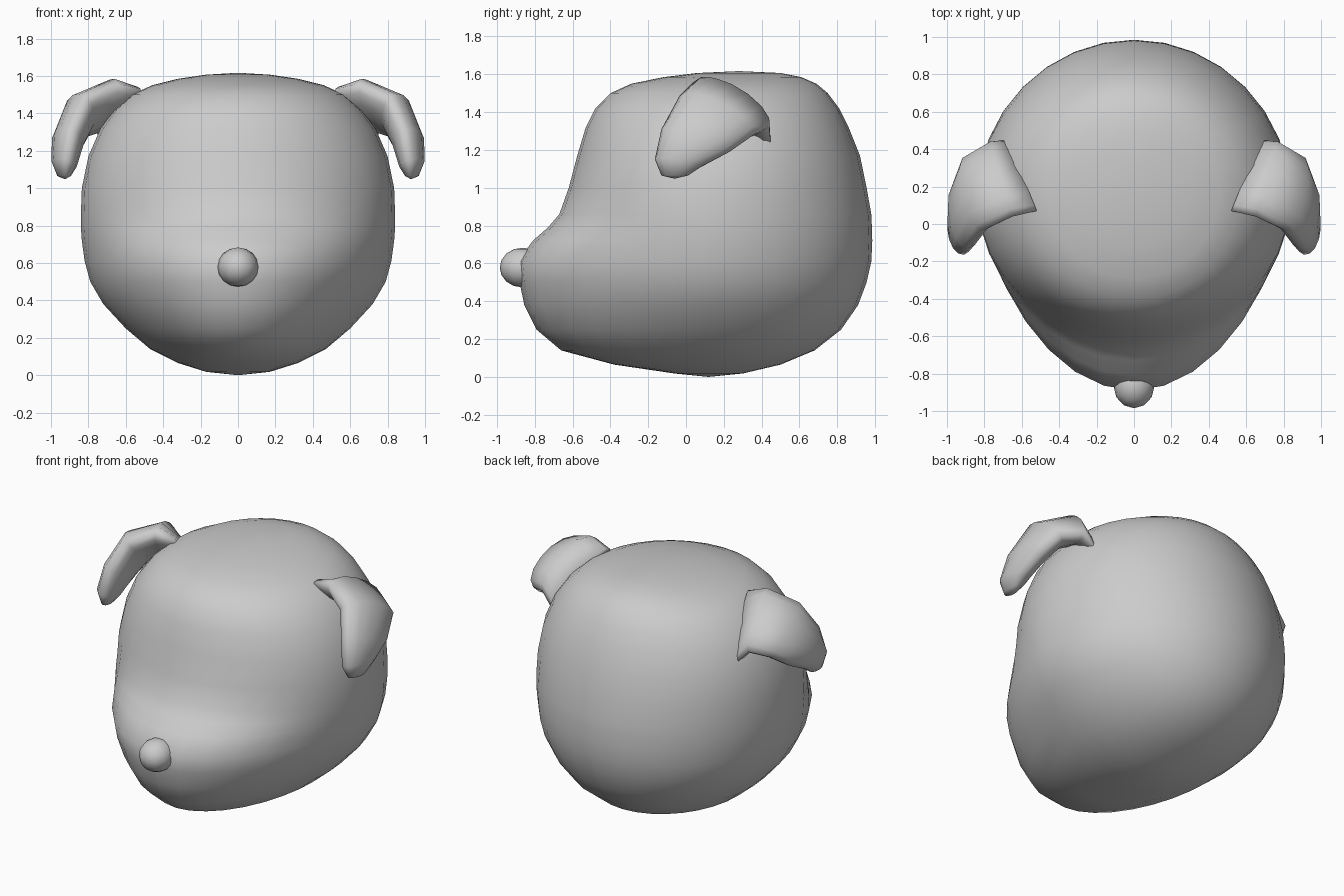
import bpy, bmesh, math
from mathutils import Vector


def loft(name, rings, start=None, end=None):
    """Skin closed rings; ends close on a point if given, else with a flat cap."""
    bm = bmesh.new()
    loops = [[bm.verts.new(p) for p in r] for r in rings]
    n = len(loops[0])
    for a, b in zip(loops, loops[1:]):
        for i in range(n):
            j = (i + 1) % n
            bm.faces.new((a[i], a[j], b[j], b[i]))
    for loop, tip in ((loops[0], start), (loops[-1], end)):
        if tip is None:
            bm.faces.new(loop)
        else:
            v = bm.verts.new(tip)
            for i in range(n):
                bm.faces.new((loop[i], loop[(i + 1) % n], v))
    bmesh.ops.recalc_face_normals(bm, faces=bm.faces)
    me = bpy.data.meshes.new(name)
    bm.to_mesh(me)
    bm.free()
    me.shade_smooth()
    ob = bpy.data.objects.new(name, me)
    bpy.context.collection.objects.link(ob)
    return ob


# Head: horizontal sections (z, front y, back y, widest y, half width, front taper)
SECTIONS = [
    (0.018, -0.06, 0.30, 0.12, 0.17, 1.0),
    (0.065, -0.38, 0.50, 0.12, 0.32, 1.0),
    (0.14, -0.66, 0.68, 0.12, 0.47, 1.1),
    (0.25, -0.79, 0.82, 0.13, 0.60, 1.2),
    (0.38, -0.855, 0.91, 0.13, 0.72, 1.28),
    (0.50, -0.88, 0.955, 0.13, 0.79, 1.3),
    (0.61, -0.89, 0.98, 0.13, 0.82, 1.3),
    (0.72, -0.81, 0.985, 0.13, 0.835, 1.25),
    (0.79, -0.73, 0.983, 0.13, 0.84, 1.15),
    (0.86, -0.67, 0.98, 0.13, 0.84, 1.08),
    (1.00, -0.62, 0.955, 0.14, 0.835, 1.0),
    (1.17, -0.575, 0.92, 0.15, 0.80, 0.97),
    (1.32, -0.53, 0.86, 0.16, 0.735, 0.95),
    (1.42, -0.48, 0.81, 0.17, 0.66, 0.95),
    (1.50, -0.40, 0.75, 0.18, 0.57, 0.95),
    (1.55, -0.29, 0.69, 0.20, 0.46, 0.95),
    (1.585, -0.12, 0.61, 0.24, 0.32, 1.0),
    (1.607, 0.06, 0.50, 0.27, 0.17, 1.0),
]


def head_ring(z, front, back, mid, w, taper, n=32):
    pts = []
    for i in range(n):
        a = 2 * math.pi * i / n
        c, s = math.cos(a), math.sin(a)
        y = mid + (back - mid) * s if s >= 0 else mid - (mid - front) * abs(s) ** taper
        pts.append((w * c, y, z))
    return pts


loft("head", [head_ring(*s) for s in SECTIONS], (0, 0.12, 0), (0, 0.28, 1.617))

# Ears: oval sections (centre, long half axis, short half axis) drooping forward
EAR = [
    ((0.60, 0.26, 1.37), (0.08, 0.19, -0.16), (0.01, 0.03, 0.06)),
    ((0.71, 0.24, 1.44), (0.06, 0.20, -0.12), (0.014, 0.045, 0.085)),
    ((0.85, 0.165, 1.385), (0.04, 0.20, -0.10), (0.073, 0.018, 0.065)),
    ((0.91, 0.05, 1.25), (0.03, 0.18, -0.06), (0.08, -0.01, 0.03)),
    ((0.93, -0.045, 1.13), (0.02, 0.12, -0.02), (0.065, -0.01, 0.02)),
    ((0.93, -0.06, 1.065), (0.01, 0.07, 0.0), (0.035, 0.0, 0.0)),
]


def ear_ring(centre, long, short, n=14):
    c, u, v = Vector(centre), Vector(long), Vector(short)
    angles = [2 * math.pi * i / n for i in range(n)]
    return [c + u * math.cos(a) + v * math.sin(a) for a in angles]


for side, name in ((1, "ear_right"), (-1, "ear_left")):
    rings = [[(p.x * side, p.y, p.z) for p in ear_ring(*e)] for e in EAR]
    loft(name, rings, None, (0.925 * side, -0.06, 1.048))

# Nose
bpy.ops.mesh.primitive_uv_sphere_add(segments=12, ring_count=8, radius=1,
                                     location=(0, -0.865, 0.578))
nose = bpy.context.object
nose.name = "nose"
nose.scale = (0.11, 0.12, 0.105)
nose.data.shade_smooth()
